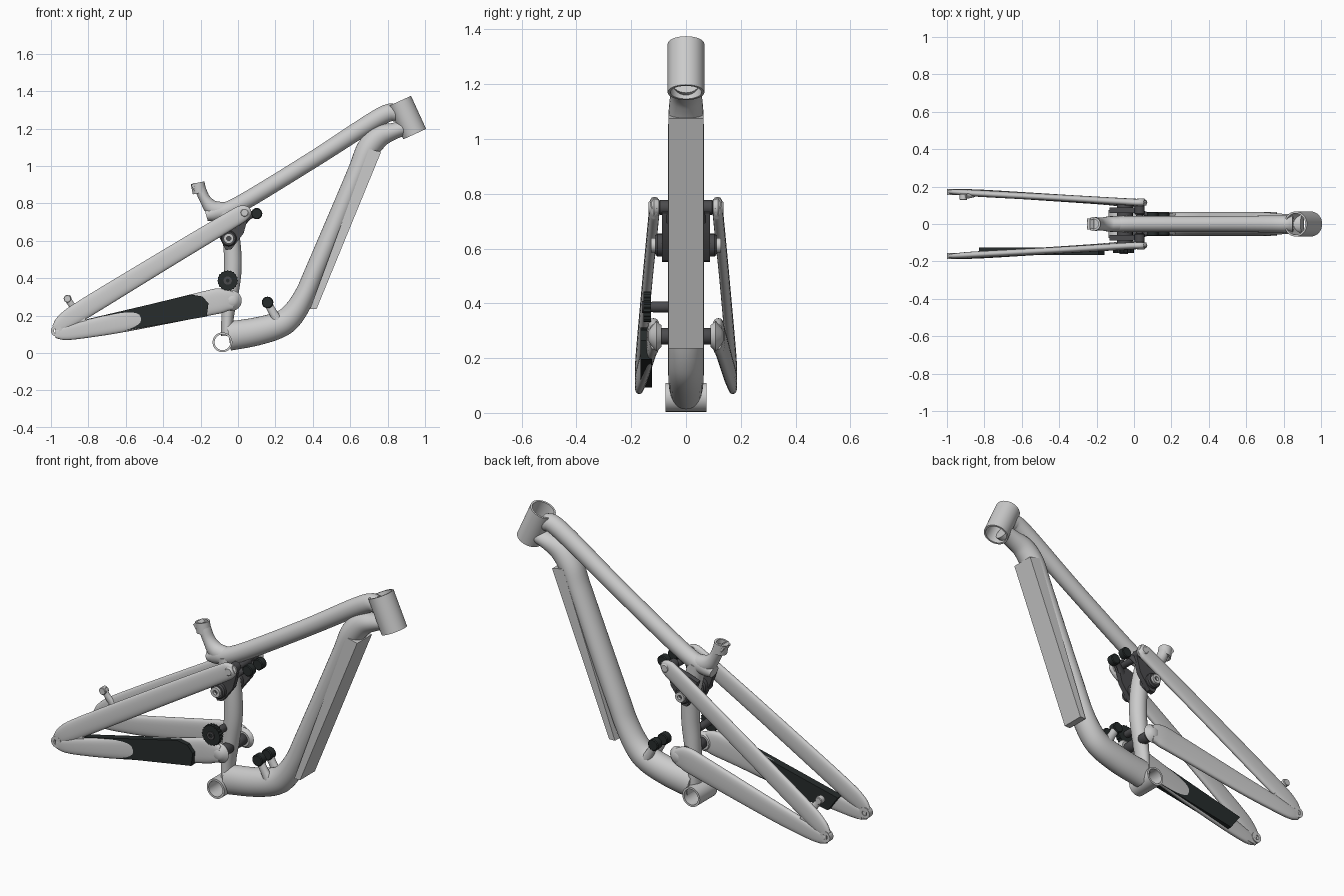
import bpy, bmesh, math
from mathutils import Vector

DARK = bpy.data.materials.new("dark_rubber")
DARK.diffuse_color = (0.02, 0.025, 0.025, 1)
METAL = bpy.data.materials.new("dark_metal")
METAL.diffuse_color = (0.07, 0.07, 0.075, 1)


def finish(name, bm, mat=None):
    bmesh.ops.recalc_face_normals(bm, faces=bm.faces[:])
    me = bpy.data.meshes.new(name)
    bm.to_mesh(me)
    bm.free()
    me.shade_smooth()
    me.set_sharp_from_angle(angle=math.radians(32))
    ob = bpy.data.objects.new(name, me)
    bpy.context.collection.objects.link(ob)
    if mat:
        me.materials.append(mat)
    return ob


def skin(name, rings, mat=None, loop=False):
    bm = bmesh.new()
    vs = [[bm.verts.new(p) for p in r] for r in rings]
    n = len(vs[0])
    pairs = list(zip(vs, vs[1:])) + ([(vs[-1], vs[0])] if loop else [])
    for a, b in pairs:
        for i in range(n):
            j = (i + 1) % n
            bm.faces.new((a[i], a[j], b[j], b[i]))
    if not loop:
        bm.faces.new(vs[0])
        bm.faces.new(vs[-1])
    return finish(name, bm, mat)


def sweep(name, pts, mat=None, n=28, steps=5, power=1.0):
    """Smooth tube; each point is x, y, z, half height, half width."""
    P = [Vector(p) for p in pts]
    P = [2 * P[0] - P[1]] + P + [2 * P[-1] - P[-2]]
    path = []
    for k in range(1, len(P) - 2):
        a, b, c, d = P[k - 1:k + 3]
        for s in range(steps):
            t = s / steps
            path.append(0.5 * (2 * b + (c - a) * t + (2 * a - 5 * b + 4 * c - d) * t * t
                               + (3 * b - a - 3 * c + d) * t ** 3))
    path.append(P[-2])
    rings = []
    for k, p in enumerate(path):
        q0, q1 = path[max(k - 1, 0)], path[min(k + 1, len(path) - 1)]
        t = (Vector(q1[:3]) - Vector(q0[:3])).normalized()
        side = (Vector((0, 1, 0)) - t * t.y).normalized()
        up = t.cross(side)
        ring = []
        for i in range(n):
            ang = 2 * math.pi * i / n
            c, s = math.cos(ang), math.sin(ang)
            c = math.copysign(abs(c) ** power, c)
            s = math.copysign(abs(s) ** power, s)
            ring.append(Vector(p[:3]) + side * c * p[4] + up * s * p[3])
        rings.append(ring)
    return skin(name, rings, mat)


def lathe(name, a, b, prof, mat=None, n=32, loop=False):
    """Revolve (fraction along a-b, radius) pairs."""
    a, b = Vector(a), Vector(b)
    q = (b - a).to_track_quat('Z', 'Y')
    rings = [[a.lerp(b, t) + q @ Vector((r * math.cos(2 * math.pi * i / n),
              r * math.sin(2 * math.pi * i / n), 0)) for i in range(n)] for t, r in prof]
    return skin(name, rings, mat, loop)


def tube(name, a, b, R, r, mat=None, n=32):
    return lathe(name, a, b, [(0, r), (0, R), (1, R), (1, r)], mat, n, True)


def pin(name, x, z, y0, y1, r, mat=METAL):
    return lathe(name, (x, y0, z), (x, y1, z),
                 [(0, r * .85), (.1, r), (.9, r), (1, r * .85)], mat, 24)


def plate(name, xz, y0, y1, mat=None):
    return skin(name, [[(x, y, z) for x, z in xz] for y in (y0, y1)], mat)


# Main tubes
tube("head_tube", (.945, 0, 1.17), (.864, 0, 1.347), .067, .057, n=40)
sweep("top_tube", [(-.17, 0, .735, .03, .035), (-.12, 0, .75, .045, .042), (0, 0, .79, .045, .042),
                   (.4, 0, 1.033, .045, .042), (.76, 0, 1.263, .048, .045), (.85, 0, 1.285, .045, .045)])
sweep("down_tube", [(-.05, 0, .09, .078, .06), (.1, 0, .115, .075, .064), (.23, 0, .155, .07, .065),
                    (.30, 0, .215, .063, .065), (.36, 0, .315, .056, .065), (.41, 0, .43, .055, .065),
                    (.505, 0, .65, .055, .065), (.60, 0, .873, .055, .065), (.65, 0, .99, .056, .065),
                    (.695, 0, 1.09, .062, .064), (.755, 0, 1.157, .06, .058),
                    (.83, 0, 1.185, .045, .052), (.90, 0, 1.205, .038, .05)])
plate("down_tube_guard", [(.385, .235), (.42, .235), (.765, 1.075), (.70, 1.09)], -.064, .064)
sweep("seat_tube", [(-.06, 0, .09, .03, .045), (-.055, 0, .2, .034, .045), (-.04, 0, .32, .043, .045),
                    (-.028, 0, .45, .047, .047), (-.035, 0, .6, .047, .047), (-.07, 0, .76, .05, .045)])
sweep("seat_mast", [(-.06, 0, .755, .05, .04), (-.13, 0, .77, .045, .04),
                    (-.175, 0, .82, .03, .034), (-.205, 0, .885, .03, .034)])
tube("seat_clamp", (-.205, 0, .855), (-.216, 0, .91), .037, .026)
plate("seat_clamp_ears", [(-.25, .895), (-.235, .91), (-.215, .90), (-.23, .865)], -.03, .03)
tube("bottom_bracket_shell", (-.083, -.075, .057), (-.083, .075, .057), .053, .042)

for s, tag in ((-1, "right"), (1, "left")):
    # Rear triangle
    sweep("seat_stay_" + tag, [(-.975, s * .172, .125, .026, .012), (-.93, s * .17, .165, .045, .016),
                               (-.82, s * .163, .237, .052, .018), (-.4, s * .14, .493, .05, .018),
                               (-.03, s * .118, .715, .047, .019), (.035, s * .115, .752, .04, .019),
                               (.06, s * .115, .764, .022, .014)], power=.8)
    sweep("chain_stay_" + tag, [(-.975, s * .173, .105, .025, .012), (-.92, s * .171, .107, .038, .016),
                                (-.8, s * .165, .13, .048, .018), (-.6, s * .152, .17, .056, .019),
                                (-.2, s * .126, .258, .066, .02), (-.09, s * .118, .28, .066, .022),
                                (-.025, s * .113, .278, .046, .02)], power=.7)
    tube("dropout_" + tag, (-.97, s * .155, .118), (-.97, s * .186, .118), .03, .014)
    plate("dropout_web_" + tag, [(-.95, .075), (-.88, .08), (-.80, .15), (-.82, .19), (-.94, .15)],
          s * .158, s * .176)
    # Main pivot and chain stay boss
    pin("main_pivot_" + tag, -.035, .28, s * .02, s * .10, .03)
    lathe("chain_stay_boss_" + tag, (-.035, s * .09, .28), (-.035, s * .136, .28),
          [(0, .04), (.4, .055), (.8, .035), (1, .02)])
    # Rocker link, its pivots and the shock bolts
    plate("rocker_link_" + tag, [(-.13, .70), (.03, .75), (.055, .73), (.03, .64), (-.035, .555),
                                 (-.065, .55), (-.1, .62)], s * .06, s * .088, METAL)
    pin("rocker_pivot_" + tag, -.05, .612, s * .03, s * .112, .042)
    tube("rocker_bolt_" + tag, (-.05, s * .10, .612), (-.05, s * .127, .612), .027, .012)
    pin("stay_pivot_" + tag, .03, .75, s * .05, s * .10, .027)
    lathe("stay_boss_" + tag, (.035, s * .098, .75), (.035, s * .137, .75),
          [(0, .03), (.5, .037), (1, .018)])
    sweep("shock_arm_" + tag, [(.02, s * .07, .70, .025, .012), (.06, s * .055, .73, .017, .012),
                               (.1, s * .045, .745, .017, .012)], METAL)
    pin("upper_shock_bolt_" + tag, .1, .745, s * .025, s * .065, .03, DARK)
    sweep("shock_post_" + tag, [(.215, s * .04, .17, .026, .02), (.185, s * .04, .22, .022, .018),
                                (.155, s * .04, .275, .022, .018)])
    pin("lower_shock_bolt_" + tag, .158, .27, s * .02, s * .062, .031, DARK)

# Stay bridge behind the seat tube
pin("rocker_cross_bolt", .03, .74, -.06, .06, .018)

# Chain guard on the drive side
plate("chain_stay_guard", [(-.83, .175), (-.25, .312), (-.19, .302), (-.158, .265), (-.167, .195),
                           (-.77, .092)], -.166, -.125, DARK)

# Chain roller: toothed wheel, hub and axle
teeth = [(-.055 + r * math.cos(math.pi * i / 20), .387 + r * math.sin(math.pi * i / 20))
         for i in range(40) for r in [(.056, .051)[i % 2]]]
plate("chain_roller", teeth, -.155, -.127, DARK)
tube("roller_cap", (-.055, -.161, .387), (-.055, -.15, .387), .022, .01, METAL)
pin("roller_axle", -.055, .387, -.13, -.03, .02)

# Brake mount on the left stay
sweep("brake_mount", [(-.865, .155, .225, .022, .014), (-.895, .148, .265, .017, .013),
                      (-.915, .146, .30, .02, .014)])
pin("brake_mount_eye", -.912, .29, .128, .162, .02, None)
